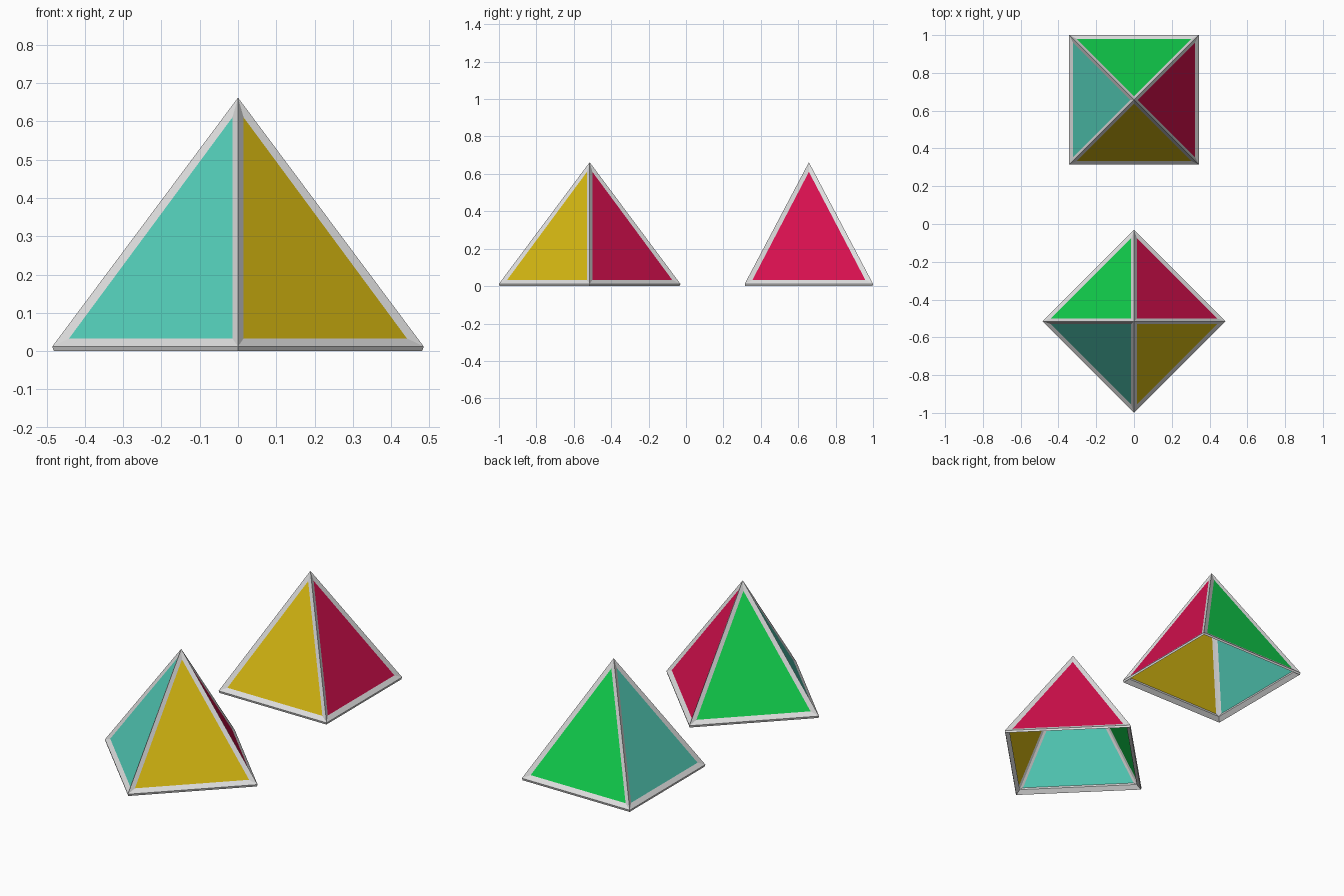
import bpy, bmesh, math
from mathutils import Vector, Matrix

cube = bpy.data.objects.get("Cube")
if cube:
    bpy.data.objects.remove(cube, do_unlink=True)


def make_material(name, rgb):
    mat = bpy.data.materials.new(name)
    mat.use_nodes = True
    mat.diffuse_color = (*rgb, 1)
    mat.node_tree.nodes["Principled BSDF"].inputs["Base Color"].default_value = (*rgb, 1)
    return mat


GREY = make_material("light grey", (0.73, 0.73, 0.73))
# Panels in order: +x, +y, -x, -y before rotation
PANELS = [
    ("red", make_material("crimson red", (0.67, 0.005, 0.076))),
    ("green", make_material("bright green", (0.0056, 0.62, 0.072))),
    ("teal", make_material("teal", (0.089, 0.62, 0.49))),
    ("yellow", make_material("mustard yellow", (0.67, 0.48, 0.006))),
]
INSET = 0.0187


def corners(half, z):
    """Square ring of corners; side i runs from corner i to corner i + 1."""
    return [Vector((half * sx, half * sy, z))
            for sx, sy in ((1, -1), (1, 1), (-1, 1), (-1, -1))]


def inset_triangle(tri, dist):
    """Shrink a triangle so every side moves inward by dist."""
    a, b, c = tri
    la, lb, lc = (b - c).length, (c - a).length, (a - b).length
    total = la + lb + lc
    centre = (a * la + b * lb + c * lc) / total
    radius = (b - a).cross(c - a).length / total
    return [centre + (p - centre) * (1 - dist / radius) for p in tri]


def finish(name, bm, mat, matrix):
    bmesh.ops.remove_doubles(bm, verts=bm.verts, dist=1e-5)
    bmesh.ops.recalc_face_normals(bm, faces=bm.faces)
    mesh = bpy.data.meshes.new(name)
    bm.to_mesh(mesh)
    bm.free()
    mesh.materials.append(mat)
    obj = bpy.data.objects.new(name, mesh)
    obj.matrix_world = matrix
    bpy.context.collection.objects.link(obj)


def pyramid(prefix, y, turn):
    matrix = Matrix.Translation((0, y, 0)) @ Matrix.Rotation(turn, 4, 'Z')
    mid, mid_top = corners(0.331, 0.0165), Vector((0, 0, 0.65))
    outer, outer_top = corners(0.343, 0.012), Vector((0, 0, 0.662))
    inner, inner_top = corners(0.319, 0.021), Vector((0, 0, 0.638))
    foot = corners(0.340, 0)
    frame = bmesh.new()

    def add(bm, *pts):
        return bm.faces.new([bm.verts.new(p) for p in pts])

    for i, (colour, mat) in enumerate(PANELS):
        j = (i + 1) % 4
        # Thin coloured panel, its edges held inside the frame
        tri = [mid[i], mid[j], mid_top]
        panel = bmesh.new()
        add(panel, *tri)
        finish(f"{prefix}_{colour}_panel", panel, mat, matrix)

        # Bevelled bars on the outside and inside of this side
        hole = inset_triangle(tri, INSET)
        for ring, top in ((outer, outer_top), (inner, inner_top)):
            rim = [ring[i], ring[j], top]
            for k in range(3):
                n = (k + 1) % 3
                add(frame, rim[k], rim[n], hole[n], hole[k])
            # Underside of the base bar
            add(frame, ring[i], foot[i], foot[j], ring[j])
    finish(f"{prefix}_frame", frame, GREY, matrix)


pyramid("back_pyramid", 0.657, 0)
pyramid("front_pyramid", -0.515, math.radians(45))
